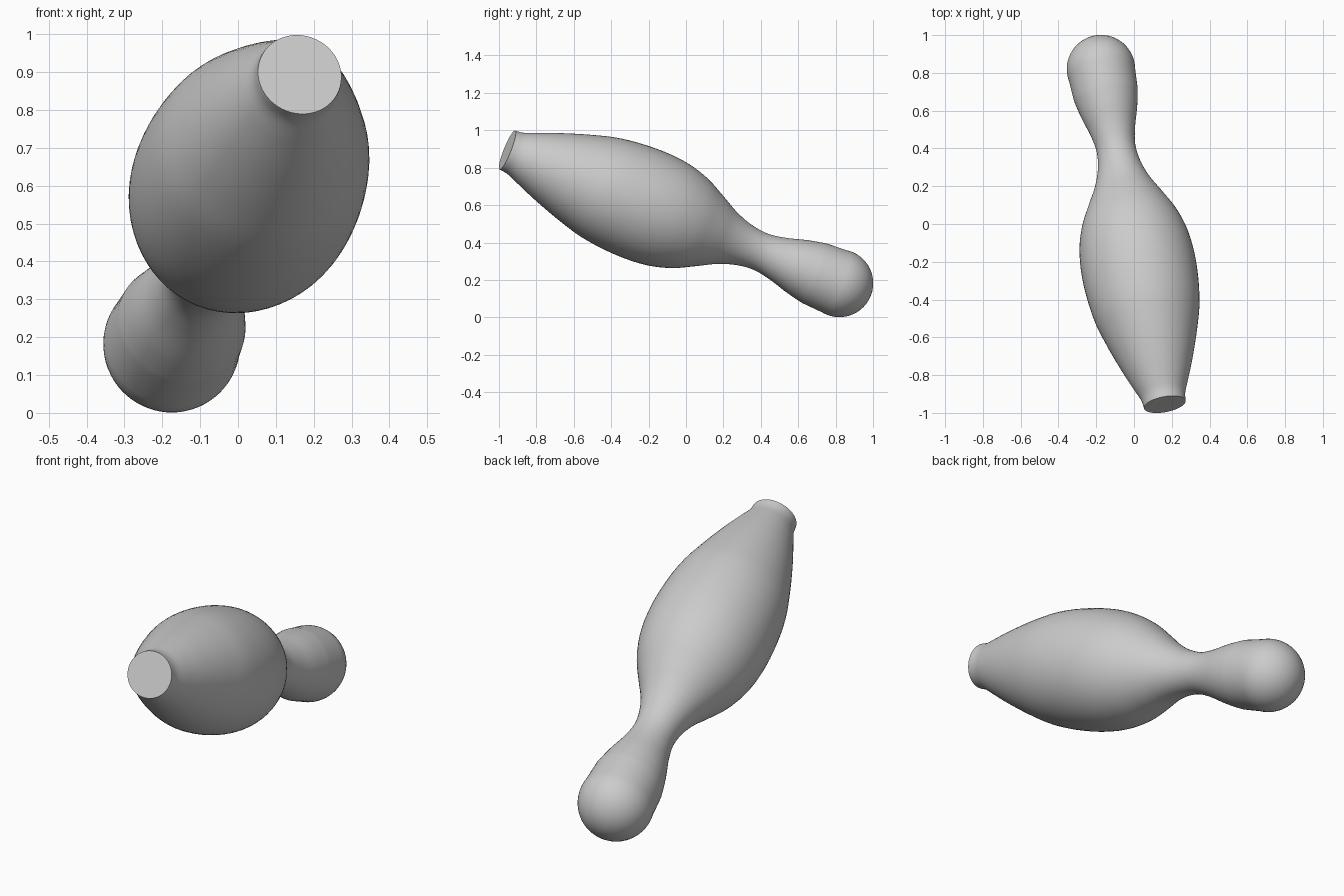
import bpy, bmesh, math
from mathutils import Vector

if "Cube" in bpy.data.objects:
    bpy.data.objects.remove(bpy.data.objects["Cube"], do_unlink=True)

SIDES = 64
STEPS = 5
BASE = Vector((0.163, -0.955, 0.894))
HEAD = Vector((-0.175, 0.82, 0.182))

# Radius along the axis: (distance from base, radius)
OUTLINE = [(0, .112), (.05, .119), (.12, .146), (.24, .192), (.4, .245),
           (.56, .286), (.75, .304), (.92, .296), (1.06, .260), (1.18, .202),
           (1.28, .150), (1.38, .116), (1.48, .104), (1.58, .119),
           (1.70, .152), (1.82, .177)]


def smooth_outline(points):
    """Catmull-Rom curve through the points."""
    p = [Vector(q) for q in points]
    p = [2 * p[0] - p[1]] + p + [2 * p[-1] - p[-2]]
    curve = []
    for a, b, c, d in zip(p, p[1:], p[2:], p[3:]):
        for i in range(STEPS):
            t = i / STEPS
            curve.append(0.5 * (2 * b + (c - a) * t + (2 * a - 5 * b + 4 * c - d) * t**2
                                + (3 * b - a - 3 * c + d) * t**3))
    return curve


# Outline of body and neck, closed by a round head
length = (HEAD - BASE).length
head_radius = 0.181
profile = smooth_outline(OUTLINE)
for i in range(17):
    angle = math.radians(100 - 100 * i / 16)
    profile.append(Vector((length + head_radius * math.cos(angle),
                           head_radius * math.sin(angle))))

# Spin the outline round the axis
bm = bmesh.new()
verts = [bm.verts.new((0, 0, 0))] + [bm.verts.new((r, 0, s)) for s, r in profile]
edges = [bm.edges.new(pair) for pair in zip(verts, verts[1:])]
bmesh.ops.spin(bm, geom=verts + edges, cent=(0, 0, 0), axis=(0, 0, 1),
               angle=math.tau, steps=SIDES, use_merge=False)
bmesh.ops.remove_doubles(bm, verts=bm.verts, dist=1e-5)
bmesh.ops.recalc_face_normals(bm, faces=bm.faces)
mesh = bpy.data.meshes.new("bowling_pin")
bm.to_mesh(mesh)
bm.free()

pin = bpy.data.objects.new("bowling_pin", mesh)
bpy.context.collection.objects.link(pin)
pin.location = BASE
pin.rotation_euler = (HEAD - BASE).to_track_quat('Z', 'Y').to_euler()

# Plain grey finish
grey = bpy.data.materials.new("light_grey")
grey.use_nodes = True
colour = (0.6, 0.6, 0.6, 1)
grey.diffuse_color = colour
grey.node_tree.nodes["Principled BSDF"].inputs["Base Color"].default_value = colour
mesh.materials.append(grey)

bpy.context.view_layer.objects.active = pin
pin.select_set(True)
bpy.ops.object.shade_smooth_by_angle(angle=math.radians(40))
